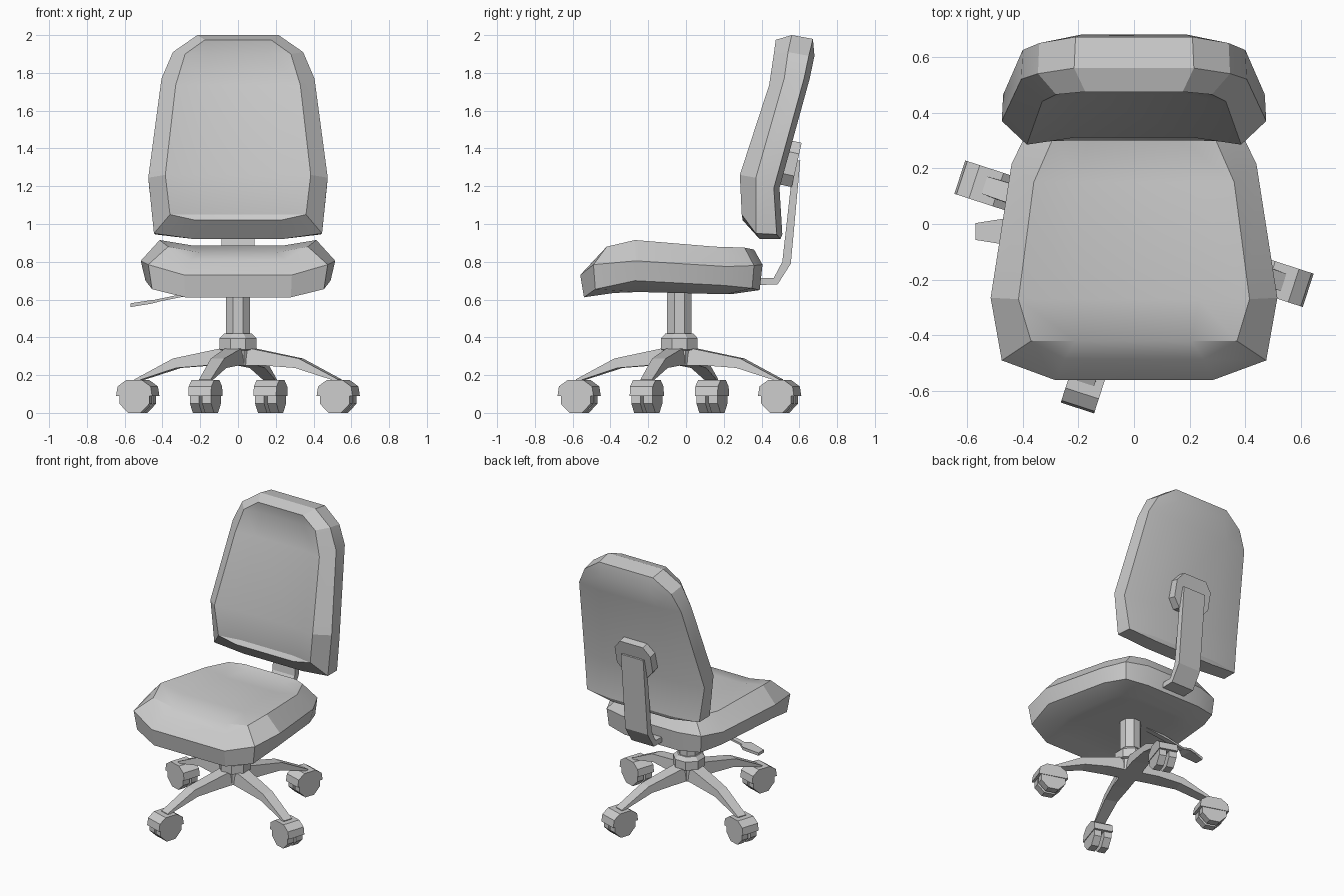
import bpy, bmesh
from math import radians, pi, sin, cos
from mathutils import Matrix, Vector

if "Cube" in bpy.data.objects:
    bpy.data.objects.remove(bpy.data.objects["Cube"])

BASE = Matrix.Translation((0, -0.035, 0))


def finish(name, bm, smooth=False):
    bmesh.ops.recalc_face_normals(bm, faces=bm.faces[:])
    me = bpy.data.meshes.new(name)
    bm.to_mesh(me)
    bm.free()
    ob = bpy.data.objects.new(name, me)
    bpy.context.collection.objects.link(ob)
    if smooth:
        bpy.ops.object.select_all(action='DESELECT')
        ob.select_set(True)
        bpy.context.view_layer.objects.active = ob
        bpy.ops.object.shade_smooth_by_angle(angle=radians(20))
    return ob


def prism(name, poly, width, mat=Matrix()):
    """Extrude a (u, v) outline along local y; width may be one value or one per point."""
    ws = width if isinstance(width, (list, tuple)) else [width] * len(poly)
    bm = bmesh.new()
    a, b = [[bm.verts.new(mat @ Vector((u, s * w / 2, v))) for (u, v), w in zip(poly, ws)]
            for s in (-1, 1)]
    bm.faces.new(a)
    bm.faces.new(b)
    n = len(poly)
    for i in range(n):
        j = (i + 1) % n
        bm.faces.new((a[i], a[j], b[j], b[i]))
    return finish(name, bm)


def turned(name, profile, sides=8):
    """Faceted column part from (radius, z) pairs."""
    bm = bmesh.new()
    rings = [[bm.verts.new(BASE @ Vector((r * cos((k + .5) * 2 * pi / sides),
                                          r * sin((k + .5) * 2 * pi / sides), z)))
              for k in range(sides)] for r, z in profile]
    for p, q in zip(rings, rings[1:]):
        for k in range(sides):
            j = (k + 1) % sides
            bm.faces.new((p[k], p[j], q[j], q[k]))
    bm.faces.new(rings[0])
    bm.faces.new(rings[-1])
    return finish(name, bm)


def cushion(name, halves, dip_first, dip_last):
    """Loft mirrored half outlines, closing both ends with softly dished caps."""
    bm = bmesh.new()
    rings = []
    for half in halves:
        right = [bm.verts.new(p) for p in half]
        left = [bm.verts.new((-x, y, z)) for x, y, z in half]
        rings.append((right, left))
    loops = [r + l[::-1] for r, l in rings]
    n = len(loops[0])
    for p, q in zip(loops, loops[1:]):
        for k in range(n):
            j = (k + 1) % n
            bm.faces.new((p[k], p[j], q[j], q[k]))
    for (R, L), dip in ((rings[0], dip_first), (rings[-1], dip_last)):
        d, m = Vector(dip), len(R)
        mids = {i: [bm.verts.new(R[i].co.lerp(L[i].co, t) + d) for t in (.22, .78)]
                for i in range(1, m - 1)}
        for i in range(1, m - 2):
            (r, l), (r2, l2) = mids[i], mids[i + 1]
            for f in ((R[i], r, r2, R[i + 1]), (r, l, l2, r2), (l, L[i], L[i + 1], l2)):
                bm.faces.new(f)
        for e, i in ((0, 1), (m - 1, m - 2)):
            r, l = mids[i]
            for f in ((R[e], L[e], l, r), (R[e], r, R[i]), (L[e], l, L[i])):
                bm.faces.new(f)
    return finish(name, bm, True)


# Seat cushion: top, widest, lower and underside outlines (front to back)
cushion("seat", [
    [(.25, -.485, .81), (.37, -.42, .88), (.415, -.27, .915),
     (.36, .15, .88), (.29, .31, .875), (.2, .36, .865)],
    [(.285, -.56, .73), (.475, -.49, .785), (.515, -.265, .805),
     (.44, .215, .775), (.37, .36, .78), (.22, .405, .785)],
    [(.28, -.54, .612), (.455, -.48, .655), (.49, -.27, .70),
     (.42, .2, .675), (.36, .35, .66), (.21, .39, .65)],
    [(.22, -.42, .63), (.32, -.38, .635), (.36, -.25, .64),
     (.32, .14, .63), (.27, .22, .63), (.18, .25, .63)],
], (0, 0, -.03), (0, 0, 0))

# Backrest cushion: front panel, front rim and back rim (bottom to top)
cushion("backrest", [
    [(.225, .30, 1.02), (.36, .295, 1.05), (.385, .285, 1.26),
     (.33, .44, 1.735), (.28, .465, 1.90), (.175, .475, 1.975)],
    [(.23, .39, .92), (.445, .37, .95), (.475, .37, 1.245),
     (.405, .52, 1.77), (.345, .54, 1.91), (.215, .56, 2.0)],
    [(.23, .50, .92), (.44, .48, .945), (.47, .465, 1.19),
     (.40, .625, 1.77), (.34, .65, 1.89), (.21, .672, 1.98)],
], (0, .025, 0), (0, .03, 0))

# Back support bar and its mounting plate
TURN = Matrix.Rotation(radians(90), 4, 'Z')
prism("back_bar", [(.30, .715), (.465, .715), (.51, .80), (.57, 1.335), (.605, 1.335),
                   (.555, .79), (.485, .68), (.30, .675)], .175, TURN)
prism("back_plate", [(-.09, -.12), (.09, -.12), (.14, -.06), (.14, .06), (.09, .12),
                     (-.09, .12), (-.14, .06), (-.14, -.06)], .07,
      Matrix.Translation((0, .552, 1.32)) @ Matrix.Rotation(-.22, 4, 'X'))

# Gas column and hub
turned("column", [(.07, .36), (.07, .65)])
turned("hub", [(.085, .25), (.085, .33), (.105, .335), (.105, .395), (.08, .42)])

# Height lever: thin arm and flat paddle
LEVER = Matrix.Translation((0, -.027, 0))
prism("lever_arm", [(-.45, .583), (-.30, .613), (-.1, .635), (-.1, .655), (-.30, .628), (-.45, .597)],
      .035, LEVER)
prism("lever_paddle", [(-.57, .56), (-.46, .578), (-.42, .588), (-.42, .60), (-.46, .597), (-.57, .58)],
      [.06, .095, .04, .04, .095, .06], LEVER)

# Four legs, each with a hooded caster
for i in range(4):
    rot = BASE @ Matrix.Rotation(radians(-18 + 90 * i), 4, 'Z')
    prism(f"leg_{i}", [(.0, .25), (.17, .25), (.33, .238), (.565, .165),
                       (.565, .178), (.35, .288), (.09, .34), (.0, .34)],
          [.11, .11, .085, .065, .065, .075, .09, .09], rot)
    at = rot @ Matrix.Translation((.558, 0, 0))
    prism(f"caster_hood_{i}", [(-.1, .09), (-.092, .14), (-.045, .173), (.045, .173),
                               (.092, .14), (.1, .09)], .126, at)
    r = .09
    wheel = [(r * cos((k + .5) * pi / 4), .083 + r * sin((k + .5) * pi / 4)) for k in range(8)]
    for s in (-1, 1):
        prism(f"caster_wheel_{i}_{'a' if s < 0 else 'b'}", wheel, .05,
              at @ Matrix.Translation((0, s * .034, 0)))
